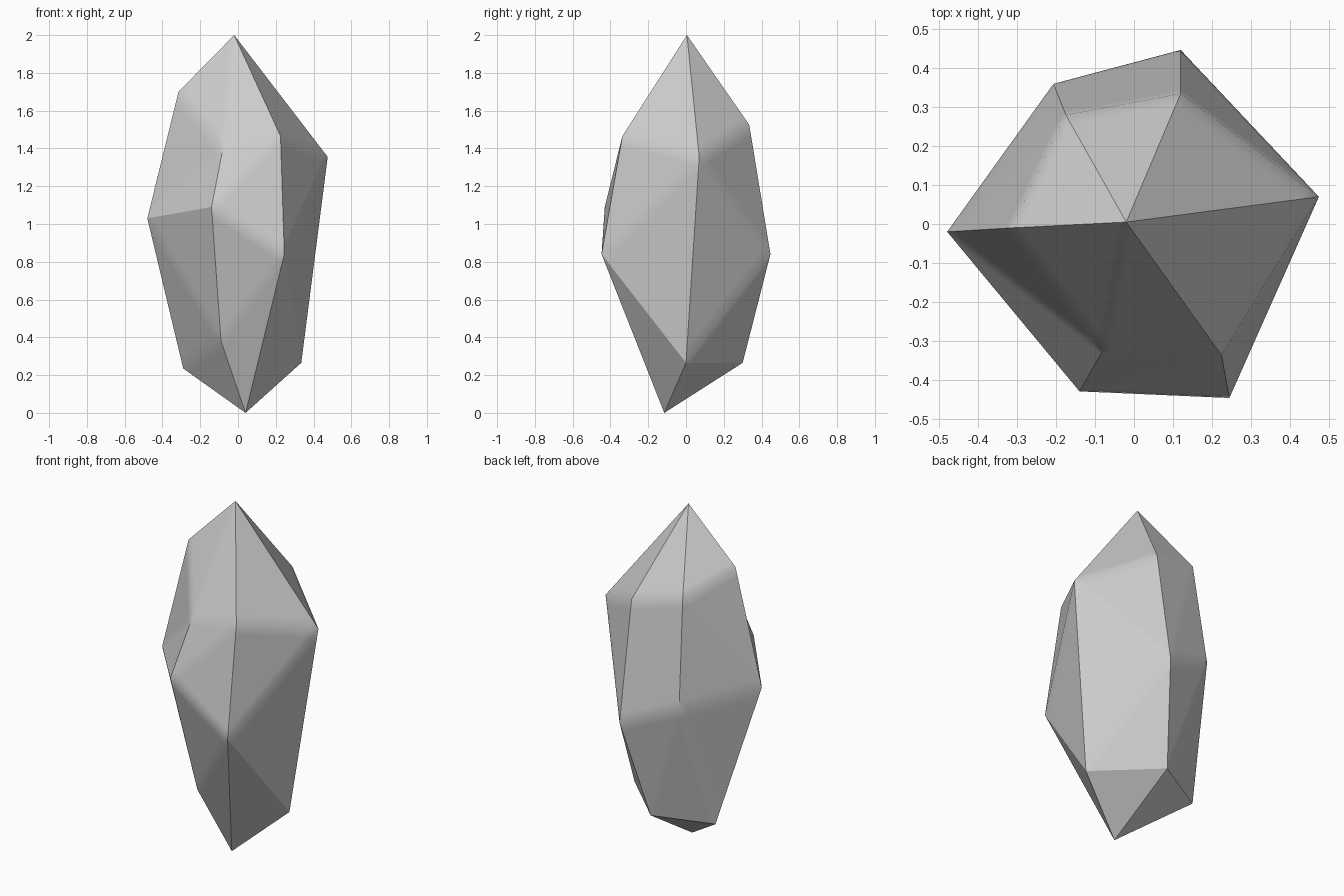
import bpy, bmesh, math
from mathutils import Vector

if "Cube" in bpy.data.objects:
    bpy.data.objects.remove(bpy.data.objects["Cube"])

TOP, BOTTOM = (-0.02, 0.005, 2.0), (0.04, -0.115, 0.0)

# Upper ring, widest ring and lower ring, by corner (counter-clockwise from the right)
UP = dict(a=(0.475, 0.07, 1.355), b=(0.12, 0.335, 1.525), c=(-0.175, 0.28, 1.59),
          d=(-0.315, -0.01, 1.70), e=(-0.08, -0.325, 1.40), f=(0.225, -0.337, 1.465))
MID = dict(b=(0.12, 0.447, 0.84), c=(-0.207, 0.36, 0.975), d=(-0.48, -0.02, 1.03),
           e=(-0.14, -0.43, 1.09), f=(0.245, -0.447, 0.84))
LOW = dict(a=(0.335, 0.0, 0.265), b=(0.02, 0.30, 0.265),
           c=(-0.29, 0.14, 0.235), e=(-0.09, -0.25, 0.38))

bm = bmesh.new()
verts = {}


def vert(p):
    if p not in verts:
        verts[p] = bm.verts.new(p)
    return verts[p]


def tri(*pts):
    bm.faces.new([vert(p) for p in pts])


def quad(a, b, c, d):
    """Two triangles, split along the outward-folding diagonal."""
    va, vb, vc, vd = map(Vector, (a, b, c, d))
    if (vd - va).dot((vb - va).cross(vc - va)) <= 0:
        tri(a, b, c); tri(a, c, d)
    else:
        tri(a, b, d); tri(b, c, d)


# Pointed crown
for i, j in zip("abcdef", "bcdefa"):
    tri(UP[i], UP[j], TOP)

# Upper body facets (the left front one folds inward)
for i, j in ("bc", "cd", "ef"):
    quad(MID[i], MID[j], UP[j], UP[i])
tri(MID["d"], MID["e"], UP["e"])
tri(MID["d"], UP["e"], UP["d"])

# Tall right-hand facets
tri(MID["f"], UP["a"], UP["f"])
tri(MID["f"], LOW["a"], UP["a"])
tri(UP["a"], MID["b"], UP["b"])
tri(UP["a"], LOW["a"], MID["b"])
tri(LOW["a"], LOW["b"], MID["b"])

# Lower body facets
quad(LOW["b"], LOW["c"], MID["c"], MID["b"])
tri(LOW["c"], MID["d"], MID["c"])
tri(LOW["c"], LOW["e"], MID["d"])
tri(LOW["e"], MID["e"], MID["d"])
tri(LOW["e"], MID["f"], MID["e"])

# Pointed base
base = [LOW["a"], LOW["b"], LOW["c"], LOW["e"], MID["f"]]
for p, q in zip(base, base[1:] + base[:1]):
    tri(q, p, BOTTOM)

# Fine grid keeps the facets flat and softens only the shallow folds
bmesh.ops.recalc_face_normals(bm, faces=bm.faces[:])
bmesh.ops.subdivide_edges(bm, edges=bm.edges[:], cuts=11, use_grid_fill=True)

mesh = bpy.data.meshes.new("crystal_rock")
bm.to_mesh(mesh)
bm.free()
rock = bpy.data.objects.new("crystal_rock", mesh)
bpy.context.collection.objects.link(rock)
bpy.context.view_layer.objects.active = rock
rock.select_set(True)
bpy.ops.object.shade_smooth_by_angle(angle=math.radians(30))
